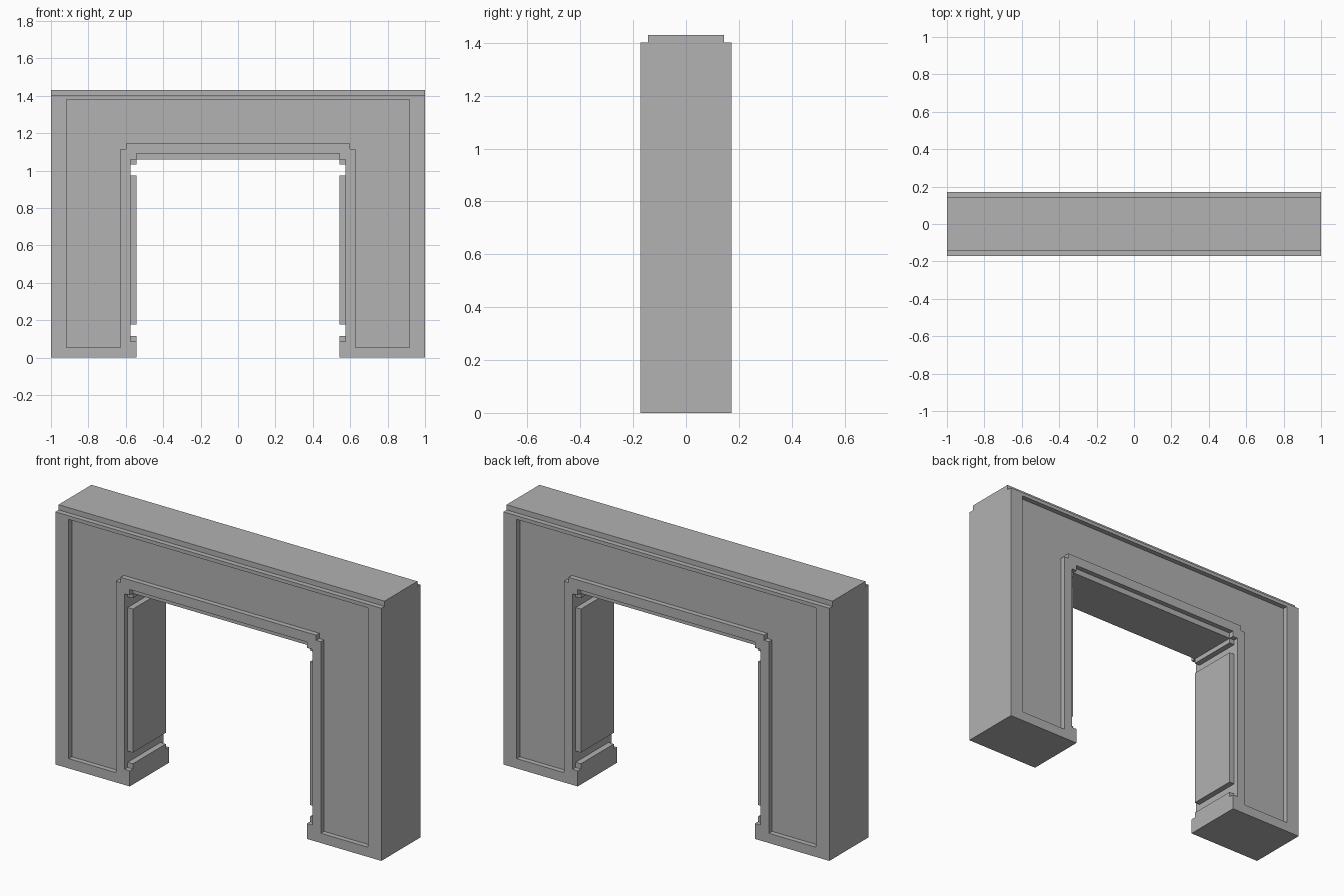
import bpy
import math
from mathutils import Matrix

cube = bpy.data.objects.get("Cube")
if cube:
    bpy.data.objects.remove(cube, do_unlink=True)

# Single plain grey
GREY = (0.445, 0.445, 0.445, 1.0)
grey = bpy.data.materials.new("stone_grey")
grey.use_nodes = True
grey.diffuse_color = GREY
bsdf = next(n for n in grey.node_tree.nodes if n.type == 'BSDF_PRINCIPLED')
bsdf.inputs["Base Color"].default_value = GREY
bsdf.inputs["Roughness"].default_value = 0.8

CORE = 0.144    # half depth of the body
FACE = 0.172    # half depth out to the raised frames


def mirrored(half):
    """Close a right-hand half outline with its mirror image."""
    return half + [(-x, z) for x, z in reversed(half)]


def slab(name, outlines, y0, y1):
    """Extrude filled x-z outlines (later ones are holes) from y0 to y1."""
    curve = bpy.data.curves.new(name, 'CURVE')
    curve.dimensions = '2D'
    curve.fill_mode = 'BOTH'
    curve.extrude = (y1 - y0) / 2
    for points in outlines:
        spline = curve.splines.new('POLY')
        spline.points.add(len(points) - 1)
        for point, (x, z) in zip(spline.points, points):
            point.co = (x, z, 0, 1)
        spline.use_cyclic_u = True
        spline.use_smooth = False
    helper = bpy.data.objects.new(name + "_curve", curve)
    bpy.context.collection.objects.link(helper)
    graph = bpy.context.evaluated_depsgraph_get()
    mesh = bpy.data.meshes.new_from_object(helper.evaluated_get(graph))
    bpy.data.objects.remove(helper, do_unlink=True)
    bpy.data.curves.remove(curve)
    mesh.name = name
    mesh.transform(Matrix.Translation((0, (y0 + y1) / 2, 0))
                   @ Matrix.Rotation(math.radians(90), 4, 'X'))
    mesh.materials.clear()
    mesh.materials.append(grey)
    for poly in mesh.polygons:
        poly.use_smooth = False
    obj = bpy.data.objects.new(name, mesh)
    bpy.context.collection.objects.link(obj)
    return obj


# Body: two piers with plinths, joined by a lintel with corner blocks
body = mirrored([(1, 1.43), (1, 0), (0.544, 0), (0.544, 0.115), (0.576, 0.115),
                 (0.576, 1.033), (0.544, 1.033), (0.544, 1.06)])
slab("gateway_body", [body], -CORE, CORE)

# Raised frames around a sunken panel, on the front and back
border = mirrored([(1, 1.401), (1, 0), (0.544, 0), (0.544, 0.086), (0.576, 0.086),
                   (0.576, 1.06), (0.544, 1.06), (0.544, 1.092)])
panel = mirrored([(0.918, 1.381), (0.918, 0.054), (0.629, 0.054),
                  (0.629, 1.116), (0.6, 1.116), (0.6, 1.145)])
slab("front_frame", [border, panel], -FACE, -CORE)
slab("back_frame", [border, panel], CORE, FACE)

# Raised panels on the inner sides of the opening
for name, s in (("left_jamb_panel", 1), ("right_jamb_panel", -1)):
    jamb = [(s * x, z) for x, z in ((0.544, 0.177), (0.576, 0.177),
                                    (0.576, 0.973), (0.544, 0.973))]
    slab(name, [jamb], -CORE, CORE)
